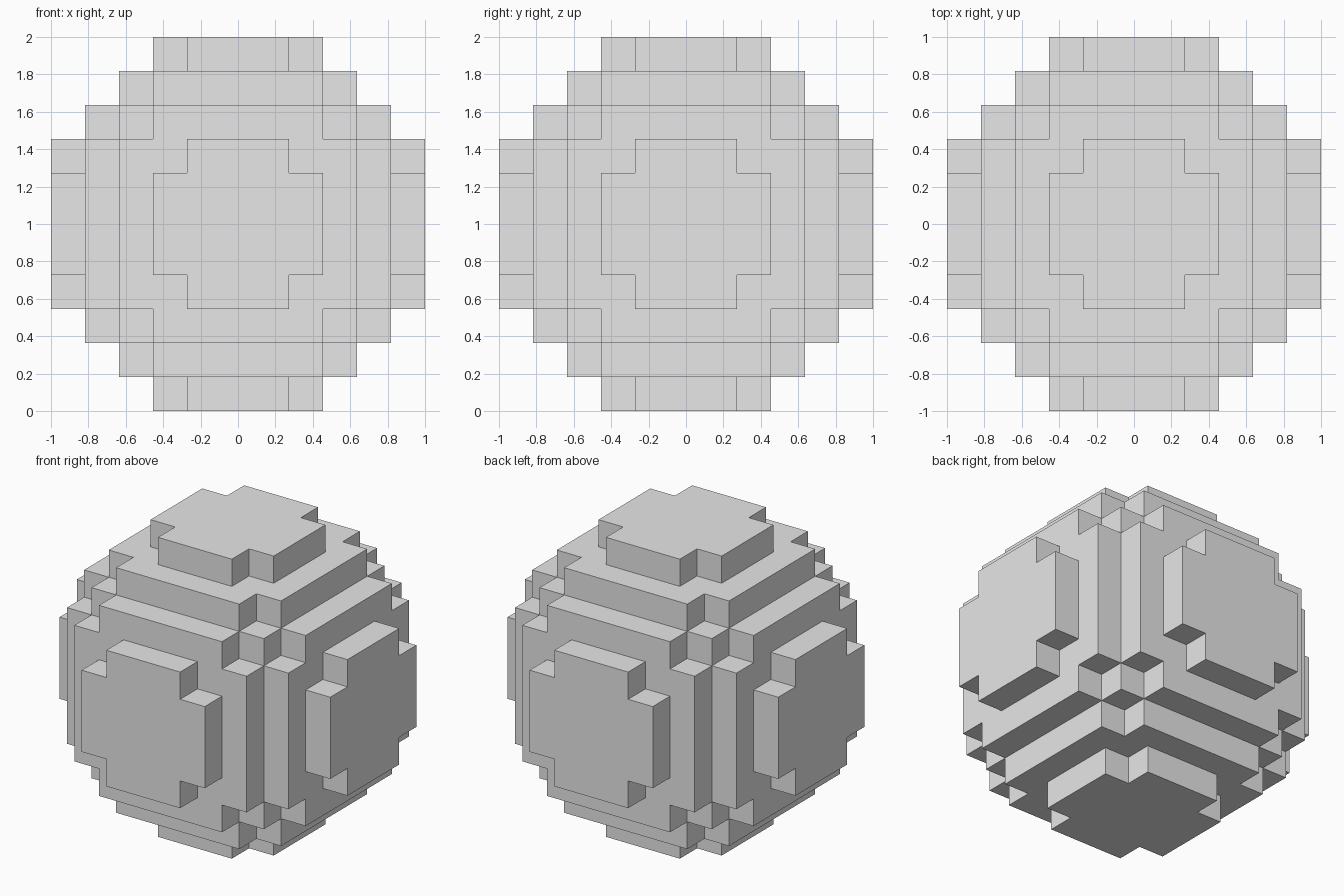
import bpy
import bmesh
import math
from mathutils import Vector

cube = bpy.data.objects.get("Cube")
if cube:
    bpy.data.objects.remove(cube, do_unlink=True)

# Ball of blocks, eleven blocks across
BLOCKS = 11
SIZE = 2 / BLOCKS
RADIUS = BLOCKS / 2
HALF = BLOCKS // 2


def filled(cell):
    return cell.length_squared <= RADIUS ** 2


def add_side(bm, cell, axis, sign):
    """Add the square on one side of a block, wound to face outwards."""
    normal, u, v = Vector(), Vector(), Vector()
    normal[axis] = sign
    u[(axis + 1) % 3] = 0.5
    v[(axis + 2) % 3] = 0.5 * sign
    middle = cell + normal / 2
    corners = (middle - u - v, middle + u - v, middle + u + v, middle - u + v)
    bm.faces.new([bm.verts.new(c * SIZE + Vector((0, 0, 1))) for c in corners])


# Grey material
grey = bpy.data.materials.new("plain grey")
grey.use_nodes = True
colour = (0.8, 0.8, 0.8, 1)
grey.diffuse_color = colour
grey.node_tree.nodes["Principled BSDF"].inputs["Base Color"].default_value = colour

# Keep only the sides that border on empty space
bm = bmesh.new()
steps = range(-HALF, HALF + 1)
for cell in (Vector((x, y, z)) for x in steps for y in steps for z in steps):
    if not filled(cell):
        continue
    for axis in range(3):
        for sign in (-1, 1):
            neighbour = cell.copy()
            neighbour[axis] += sign
            if not filled(neighbour):
                add_side(bm, cell, axis, sign)

# Weld the shell and merge flat areas into single faces
bmesh.ops.remove_doubles(bm, verts=bm.verts[:], dist=SIZE / 100)
bmesh.ops.dissolve_limit(bm, angle_limit=math.radians(1),
                         verts=bm.verts[:], edges=bm.edges[:])

mesh = bpy.data.meshes.new("block_sphere")
bm.to_mesh(mesh)
bm.free()
mesh.materials.append(grey)
block_sphere = bpy.data.objects.new("block_sphere", mesh)
bpy.context.collection.objects.link(block_sphere)
